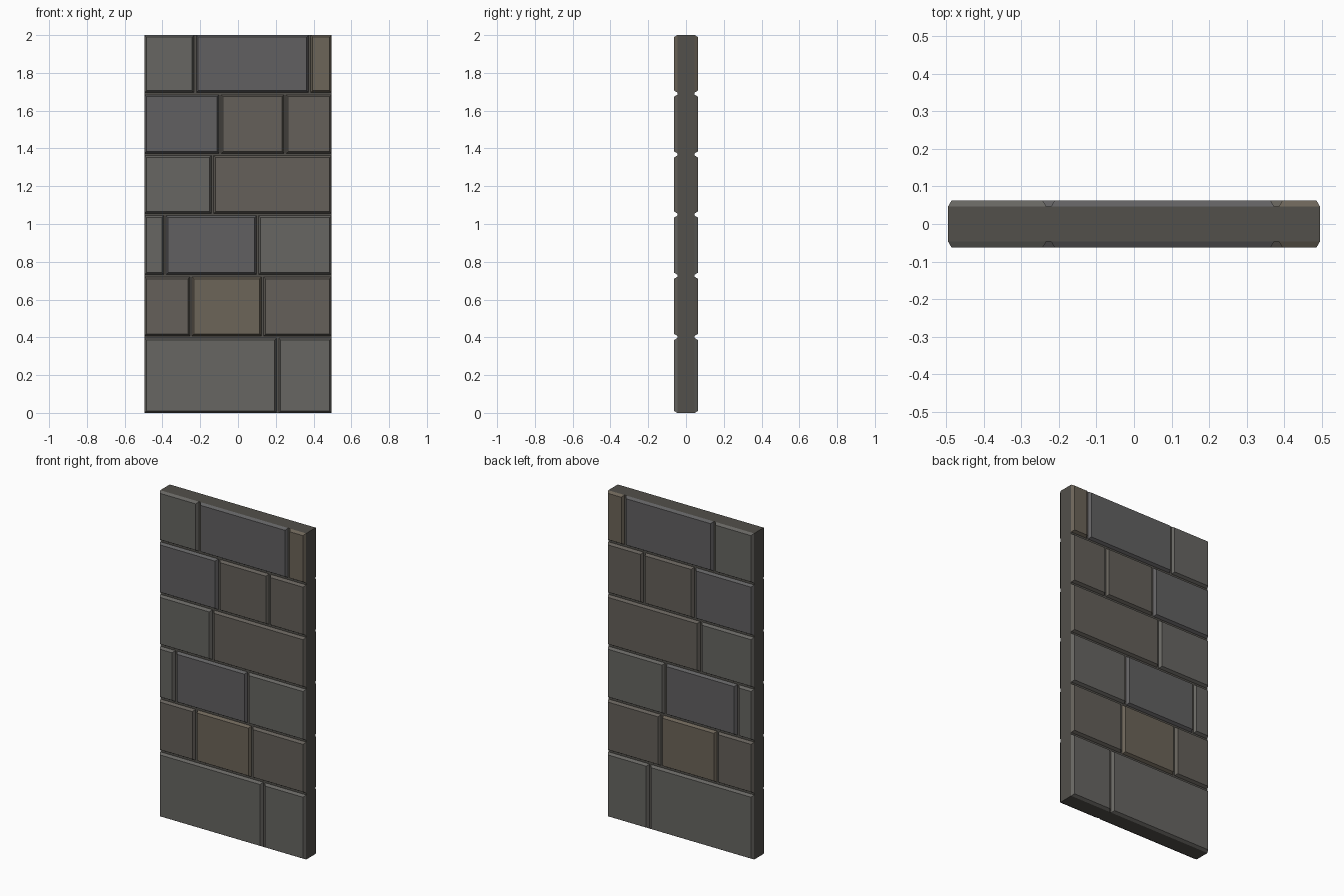
import bpy, bmesh

if "Cube" in bpy.data.objects:
    bpy.data.objects.remove(bpy.data.objects["Cube"])

HALF_W, CORE_Y, FACE_Y = 0.495, 0.046, 0.063
GAP, INSET = 0.006, 0.010      # half joint width, chamfer width


def material(name, rgb):
    m = bpy.data.materials.new(name)
    m.diffuse_color = (*rgb, 1)
    m.use_nodes = True
    m.node_tree.nodes["Principled BSDF"].inputs["Base Color"].default_value = m.diffuse_color
    return m


MORTAR = material("mortar", (0.085, 0.080, 0.070))
STONES = {
    "grey": material("grey_stone", (0.135, 0.132, 0.122)),
    "slate": material("slate_stone", (0.120, 0.118, 0.121)),
    "brown": material("brown_stone", (0.128, 0.117, 0.102)),
    "tan": material("tan_stone", (0.150, 0.128, 0.098)),
}

# Courses from the ground up: top of course, vertical joints, stone colours
COURSES = [
    (0.402, [0.21], ["grey", "grey"]),
    (0.726, [-0.249, 0.13], ["brown", "tan", "brown"]),
    (1.05, [-0.387, 0.103], ["grey", "slate", "grey"]),
    (1.368, [-0.135], ["grey", "brown"]),
    (1.69, [-0.095, 0.249], ["slate", "brown", "brown"]),
    (2.0, [-0.227, 0.379], ["grey", "slate", "tan"]),
]


def finish(bm, name, mats):
    bmesh.ops.recalc_face_normals(bm, faces=bm.faces)
    me = bpy.data.meshes.new(name)
    bm.to_mesh(me)
    bm.free()
    for m in mats:
        me.materials.append(m)
    ob = bpy.data.objects.new(name, me)
    bpy.context.collection.objects.link(ob)
    return ob


def add_block(bm, x0, x1, z0, z1, rings, mat=0):
    """Block lofted along y through (y, inset) rings, capped at both ends."""
    loops = [[bm.verts.new(p) for p in (
        (x0 + i, y, z0 + i), (x1 - i, y, z0 + i),
        (x1 - i, y, z1 - i), (x0 + i, y, z1 - i))] for y, i in rings]
    faces = [bm.faces.new(loops[0]), bm.faces.new(loops[-1][::-1])]
    for a, b in zip(loops, loops[1:]):
        for k in range(4):
            n = (k + 1) % 4
            faces.append(bm.faces.new((a[k], b[k], b[n], a[n])))
    for f in faces:
        f.material_index = mat


# Mortar core
bm = bmesh.new()
add_block(bm, -HALF_W, HALF_W, 0, 2, [(-CORE_Y, 0), (CORE_Y, 0)])
finish(bm, "mortar_core", [MORTAR])

# Chamfered facing stones, the same on front and back
names = list(STONES)
z0 = 0
for row, (z1, joints, colours) in enumerate(COURSES):
    bm = bmesh.new()
    xs = [-HALF_W] + joints + [HALF_W]
    zb = z0 + (GAP if row else 0)
    zt = z1 - (GAP if z1 < 2 else 0)
    for k, colour in enumerate(colours):
        xa = xs[k] + (GAP if k else 0)
        xb = xs[k + 1] - (GAP if k < len(joints) else 0)
        for s in (-1, 1):
            add_block(bm, xa, xb, zb, zt,
                      [(s * CORE_Y, 0), (s * FACE_Y, INSET)], names.index(colour))
    finish(bm, f"stone_course_{row + 1}", STONES.values())
    z0 = z1
